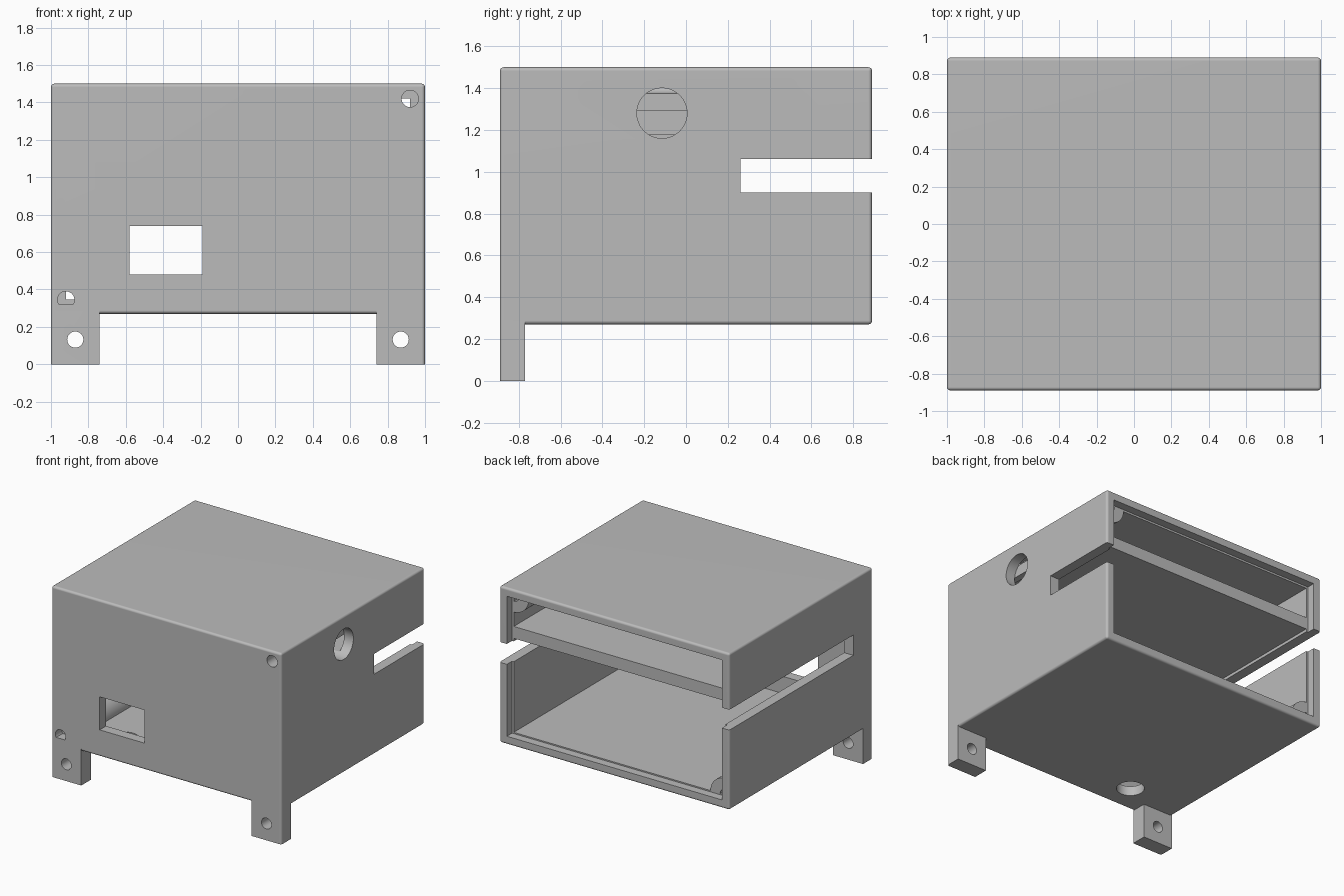
import bpy, bmesh, math
from mathutils import Matrix, Vector

if "Cube" in bpy.data.objects:
    bpy.data.objects.remove(bpy.data.objects["Cube"])

grey = bpy.data.materials.new("mid_grey")
grey.diffuse_color = (0.5, 0.5, 0.5, 1)
grey.use_nodes = True
grey.node_tree.nodes["Principled BSDF"].inputs["Base Color"].default_value = grey.diffuse_color

W, D = 1.0, 0.89            # half width, half depth
Z0, Z1 = 0.27, 1.5          # underside and top of the case
T = 0.08                    # wall thickness
RIM_Y = 0.825               # depth where the rear rebate starts


def finish(name, bm):
    bmesh.ops.recalc_face_normals(bm, faces=bm.faces)
    mesh = bpy.data.meshes.new(name)
    bm.to_mesh(mesh)
    bm.free()
    mesh.materials.append(grey)
    ob = bpy.data.objects.new(name, mesh)
    bpy.context.collection.objects.link(ob)
    return ob


def box(name, lo, hi, bevel=0, pick=lambda e: True, segments=4):
    bm = bmesh.new()
    lo, hi = Vector(lo), Vector(hi)
    bmesh.ops.create_cube(bm, size=1, matrix=Matrix.Translation((lo + hi) / 2)
                          @ Matrix.Diagonal((*(hi - lo), 1)))
    if bevel:
        bmesh.ops.bevel(bm, geom=[e for e in bm.edges if pick(e)], offset=bevel,
                        segments=segments, profile=0.5, affect='EDGES')
    return finish(name, bm)


def rod(name, centre, radius, length, axis):
    rot = {'x': Matrix.Rotation(math.pi / 2, 4, 'Y'),
           'y': Matrix.Rotation(math.pi / 2, 4, 'X'),
           'z': Matrix.Identity(4)}[axis]
    bm = bmesh.new()
    bmesh.ops.create_cone(bm, cap_ends=True, segments=48, radius1=radius, radius2=radius,
                          depth=length, matrix=Matrix.Translation(centre) @ rot)
    return finish(name, bm)


def cut(ob, cutters):
    for c in cutters:
        m = ob.modifiers.new("cut", 'BOOLEAN')
        m.operation, m.solver, m.object = 'DIFFERENCE', 'EXACT', c
    mesh = bpy.data.meshes.new_from_object(
        ob.evaluated_get(bpy.context.evaluated_depsgraph_get()))
    ob.modifiers.clear()
    ob.data = mesh
    for c in cutters:
        bpy.data.objects.remove(c)


def smooth(ob):
    bpy.ops.object.select_all(action='DESELECT')
    ob.select_set(True)
    bpy.context.view_layer.objects.active = ob
    bpy.ops.object.shade_smooth_by_angle(angle=math.radians(30))
    m = ob.modifiers.new("flat_faces", 'WEIGHTED_NORMAL')
    m.keep_sharp = True


# Case: rounded block, hollowed so that a shelf remains between two bays
case = box("case", (-W, -D, Z0), (W, D, Z1), 0.018)
ix, iy = W - T, -D + T
floor_z, ceil_z = Z0 + 0.075, Z1 - T
cut(case, [
    box("lower_bay", (-ix, iy, floor_z), (ix, RIM_Y + 0.03, 1.083)),
    box("upper_bay", (-ix, iy, 1.177), (ix, RIM_Y + 0.03, ceil_z)),
    box("rear_rebate", (-0.935, RIM_Y, 0.335), (0.935, 1.1, 1.435)),
    box("front_window", (-0.58, -1.1, 0.48), (-0.19, -0.7, 0.74)),
    box("right_slot", (0.85, 0.26, 0.90), (1.1, 1.1, 1.06)),
    box("left_slot", (-1.1, -0.65, 0.90), (-0.85, 1.1, 1.06)),
    rod("side_hole", (1.0, -0.115, 1.28), 0.12, 0.3, 'x'),
    rod("floor_hole", (-0.52, -0.66, 0.3), 0.1, 0.2, 'z'),
    rod("screw_hole_top", (ix, iy - 0.15, ceil_z), 0.045, 0.3, 'y'),
    rod("screw_hole_bottom", (-ix, iy - 0.15, floor_z), 0.045, 0.3, 'y'),
])
smooth(case)


# Quarter-round screw bosses running along two opposite inner corners
def boss(name, cx, cz, start):
    bm = bmesh.new()
    n = 12
    angles = [start + math.pi / 2 * i / n for i in range(n + 1)]
    ring = [(0.13, a) for a in angles] + [(0.045, a) for a in reversed(angles)]
    verts = [bm.verts.new((cx + r * math.cos(a), iy, cz + r * math.sin(a))) for r, a in ring]
    face = bm.faces.new(verts)
    ext = bmesh.ops.extrude_face_region(bm, geom=[face], use_keep_orig=True)
    bmesh.ops.translate(bm, vec=(0, RIM_Y - iy, 0),
                        verts=[v for v in ext["geom"] if isinstance(v, bmesh.types.BMVert)])
    smooth(finish(name, bm))


boss("top_screw_boss", ix, ceil_z, math.pi)
boss("bottom_screw_boss", -ix, floor_z, 0)

# Front feet with screw holes, mirrored left and right
for side, name in ((-1, "left_foot"), (1, "right_foot")):
    xs = sorted((side * W, side * 0.74))

    def outer_edge(e, side=side):
        return all(abs(v.co.x - side * W) < 1e-4 and abs(v.co.y + D) < 1e-4 for v in e.verts)

    foot = box(name, (xs[0], -D, 0), (xs[1], -0.77, 0.32), 0.018, outer_edge)
    cut(foot, [rod("foot_hole", (side * 0.87, -D, 0.132), 0.043, 0.6, 'y')])
    smooth(foot)
